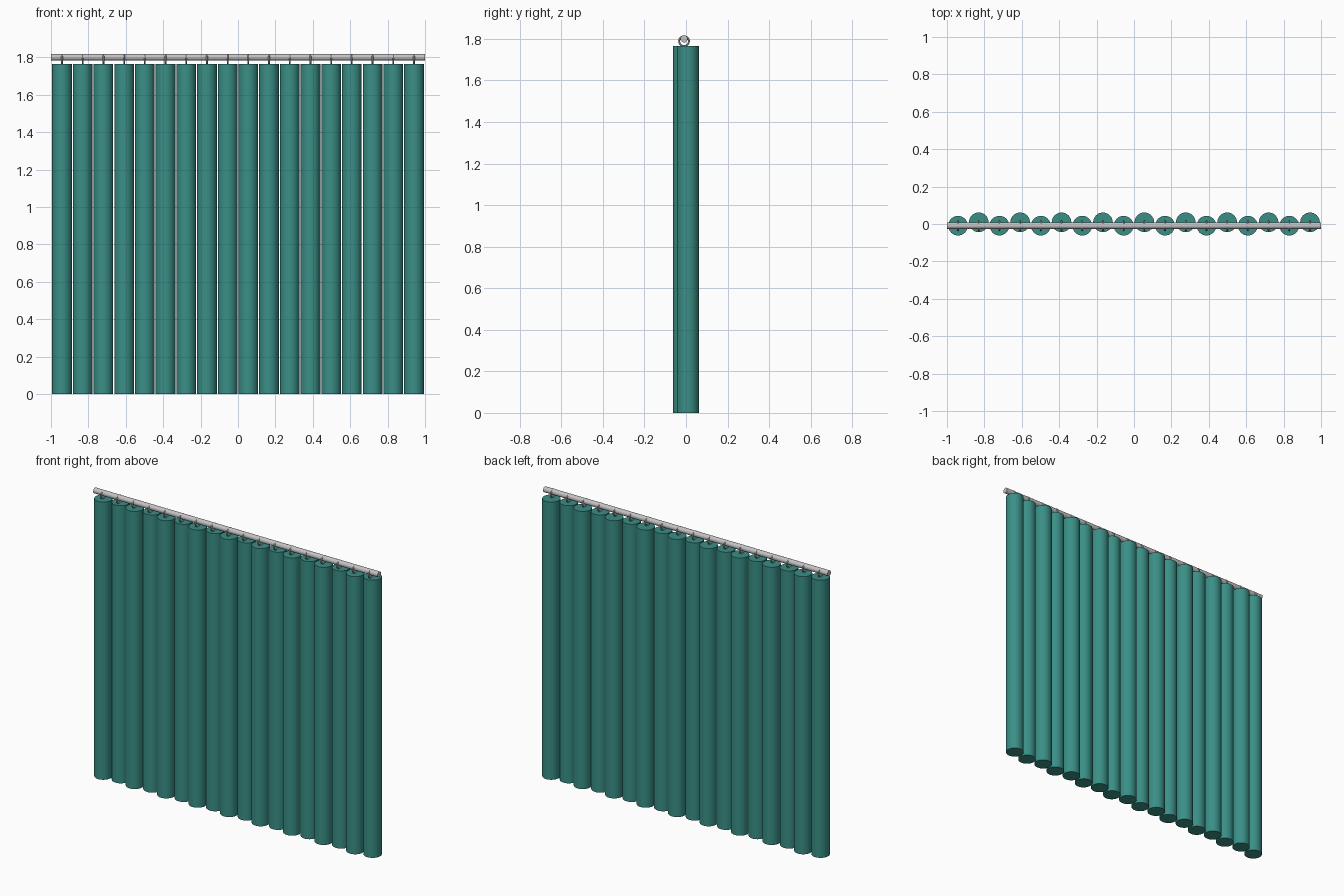
import bpy
import math

if "Cube" in bpy.data.objects:
    bpy.data.objects.remove(bpy.data.objects["Cube"])

COUNT = 18          # hanging folds
PITCH = 0.1107      # spacing along the rod
FOLD_R = 0.0525
FOLD_H = 1.765
STAGGER = 0.009     # alternate folds sit forward and back
ROD_Y = -0.0095


def material(name, rgb):
    m = bpy.data.materials.new(name)
    m.diffuse_color = (*rgb, 1)
    m.use_nodes = True
    m.node_tree.nodes["Principled BSDF"].inputs["Base Color"].default_value = m.diffuse_color
    return m


teal = material("teal fabric", (0.042, 0.275, 0.24))
metal = material("light grey metal", (0.55, 0.54, 0.54))


def finish(name, mat):
    ob = bpy.context.object
    ob.name = name
    ob.data.materials.append(mat)
    bpy.ops.object.shade_smooth_by_angle(angle=math.radians(40))
    return ob


# Curtain rod
bpy.ops.mesh.primitive_cylinder_add(vertices=32, radius=0.0175, depth=2.0,
                                    location=(0, ROD_Y, 1.80),
                                    rotation=(0, math.pi / 2, 0))
finish("curtain_rod", metal)

for i in range(COUNT):
    x = (i - (COUNT - 1) / 2) * PITCH
    y = STAGGER if i % 2 else -STAGGER

    # Fabric fold
    bpy.ops.mesh.primitive_cylinder_add(vertices=32, radius=FOLD_R, depth=FOLD_H,
                                        location=(x, y, FOLD_H / 2))
    finish(f"curtain_fold_{i + 1}", teal)

    # Ring around the rod
    bpy.ops.mesh.primitive_torus_add(major_segments=32, minor_segments=8,
                                     major_radius=0.0235, minor_radius=0.0045,
                                     location=(x, ROD_Y, 1.789),
                                     rotation=(0, math.pi / 2, 0))
    finish(f"curtain_ring_{i + 1}", metal)
